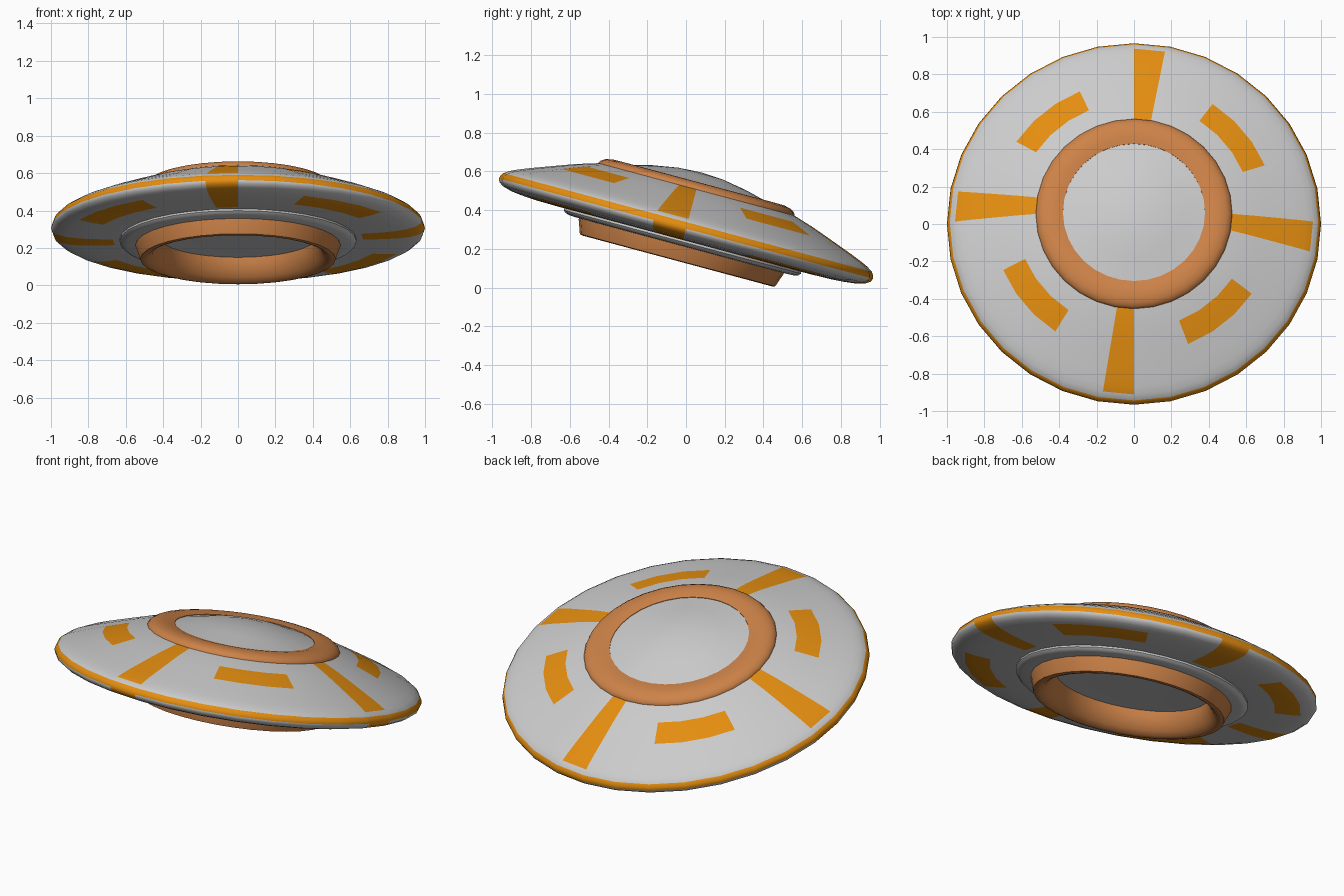
import bpy, bmesh, math
from mathutils import Matrix

if "Cube" in bpy.data.objects:
    bpy.data.objects.remove(bpy.data.objects["Cube"])

TILT = Matrix.Translation((0, 0, 0.305)) @ Matrix.Rotation(math.radians(-15), 4, 'X')
STEP = 360 / 32


def material(name, rgb):
    m = bpy.data.materials.new(name)
    m.diffuse_color = (*rgb, 1)
    m.use_nodes = True
    m.node_tree.nodes["Principled BSDF"].inputs["Base Color"].default_value = m.diffuse_color
    return m


GREY = material("hull grey", (0.60, 0.60, 0.60))
ORANGE = material("marking orange", (0.78, 0.27, 0.005))
COPPER = material("ring copper", (0.61, 0.225, 0.065))


def chord(a):
    """Radius factor of a 32-sided outline at angle a (degrees)."""
    half = STEP / 2
    off = a % STEP - half
    return math.cos(math.radians(half)) / math.cos(math.radians(off))


def lathe(name, profile, mats, rule=None, cuts=(), closed=False, sharp=40):
    """Revolve (radius, height) points; rule(radius, height, angle) picks a material."""
    angles = sorted([i * STEP for i in range(32)] + list(cuts))
    n = len(angles)
    bm = bmesh.new()
    rows = []
    for r, w in profile:
        if r == 0:
            rows.append([bm.verts.new((0, 0, w))] * n)
        else:
            rows.append([bm.verts.new((r * chord(a) * math.cos(math.radians(a)),
                                       r * chord(a) * math.sin(math.radians(a)), w))
                         for a in angles])
    count = len(profile) if closed else len(profile) - 1
    for k in range(count):
        k2 = (k + 1) % len(profile)
        (r0, w0), (r1, w1) = profile[k], profile[k2]
        for i in range(n):
            j = (i + 1) % n
            vs = list(dict.fromkeys([rows[k][i], rows[k2][i], rows[k2][j], rows[k][j]]))
            f = bm.faces.new(vs)
            if rule:
                mid = (angles[i] + (angles[j] if j else 360)) / 2
                f.material_index = rule((r0 + r1) / 2, (w0 + w1) / 2, mid)
    bmesh.ops.recalc_face_normals(bm, faces=bm.faces)
    bm.transform(TILT)
    me = bpy.data.meshes.new(name)
    bm.to_mesh(me)
    bm.free()
    for m in mats:
        me.materials.append(m)
    ob = bpy.data.objects.new(name, me)
    bpy.context.collection.objects.link(ob)
    bpy.ops.object.select_all(action='DESELECT')
    ob.select_set(True)
    bpy.context.view_layer.objects.active = ob
    bpy.ops.object.shade_smooth_by_angle(angle=math.radians(sharp))
    return ob


def markings(r, w, a):
    """Rim band, four spokes and four arc panels on both sides."""
    q = a % 90
    if r > 0.985 and w > 0:
        return 1
    spoke = q > 80
    panel = 22.5 < q < 56.25
    if w > 0:
        return int((spoke and 0.45 < r < 0.957) or (panel and 0.63 < r < 0.757))
    return int((spoke and r > 0.67) or (panel and 0.78 < r < 0.92))


# saucer hull, from the top of the dome to the underside centre
hull = [(0, 0.300), (0.12, 0.293), (0.25, 0.271), (0.38, 0.238), (0.45, 0.226), (0.52, 0.210),
        (0.63, 0.176), (0.70, 0.151), (0.757, 0.130), (0.86, 0.092), (0.92, 0.068),
        (0.957, 0.051), (0.985, 0.032), (0.996, 0.016), (1.0, -0.001), (0.993, -0.018),
        (0.97, -0.034), (0.92, -0.048), (0.85, -0.056), (0.78, -0.060), (0.67, -0.062),
        (0.55, -0.060), (0.42, -0.048), (0.2, -0.047), (0, -0.046)]
lathe("saucer_hull", hull, [GREY, ORANGE], markings, [80, 170, 260, 350], sharp=60)

# copper ring around the dome
lathe("top_ring", [(0.525, 0.195), (0.525, 0.210), (0.517, 0.224), (0.495, 0.238),
                   (0.46, 0.246), (0.42, 0.247), (0.38, 0.241), (0.38, 0.215)],
      [COPPER], closed=True)

# grey collar under the hull
lathe("lower_collar", [(0.632, -0.050), (0.634, -0.072), (0.622, -0.084), (0.60, -0.090),
                       (0.53, -0.093), (0.53, -0.050)], [GREY], closed=True)

# copper engine ring with a rounded inner wall
lathe("engine_ring", [(0.55, -0.080), (0.547, -0.100), (0.522, -0.170), (0.505, -0.174),
                      (0.485, -0.168), (0.46, -0.148), (0.44, -0.115), (0.425, -0.080),
                      (0.42, -0.040)], [COPPER], closed=True)
